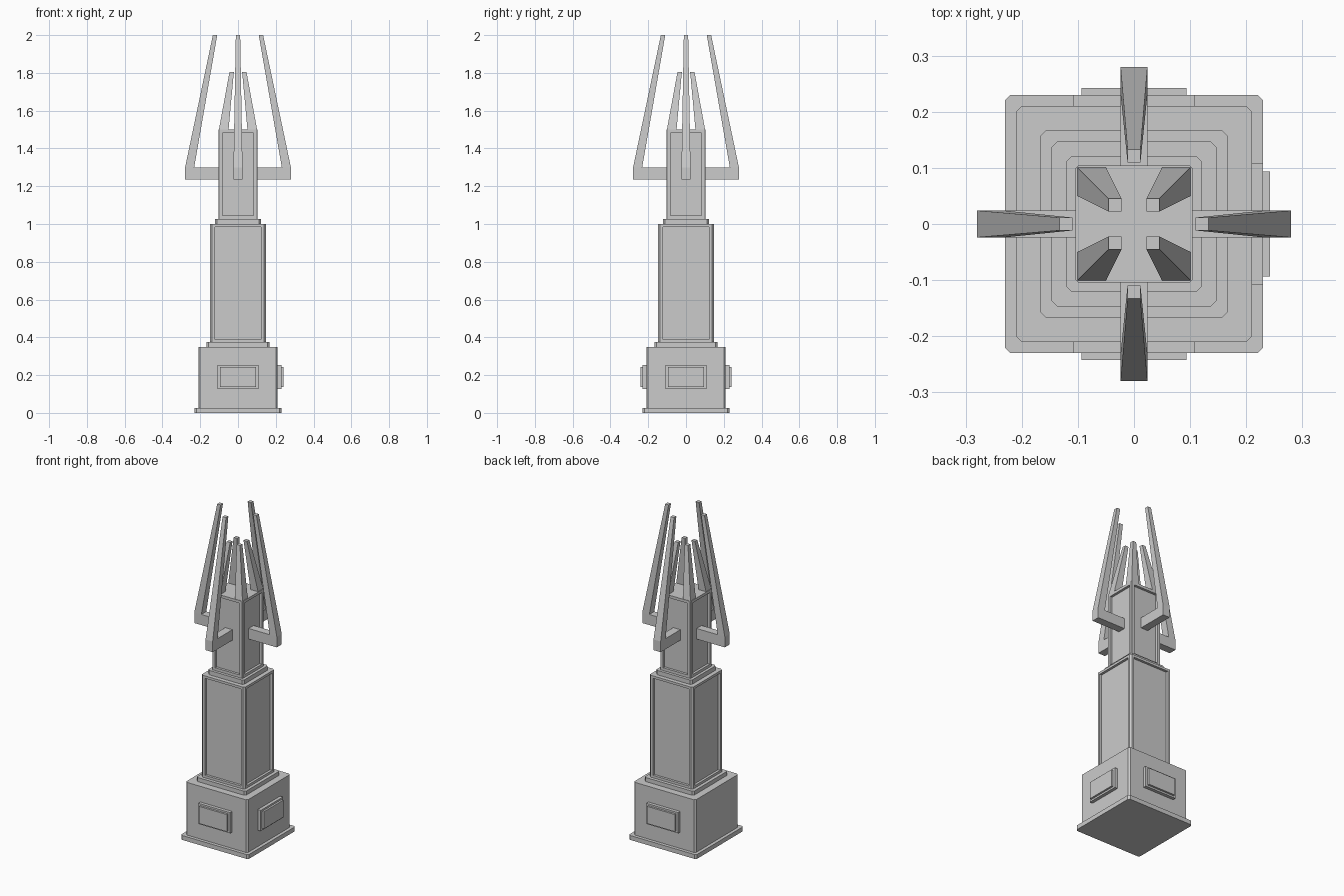
import bpy, bmesh
from math import pi
from mathutils import Matrix

if "Cube" in bpy.data.objects:
    bpy.data.objects.remove(bpy.data.objects["Cube"])


def make_object(name, bm):
    bmesh.ops.recalc_face_normals(bm, faces=bm.faces[:])
    mesh = bpy.data.meshes.new(name)
    bm.to_mesh(mesh)
    bm.free()
    ob = bpy.data.objects.new(name, mesh)
    bpy.context.collection.objects.link(ob)
    return ob


def block(name, half, z0, z1, chamfer=0.01, margin=0, recess=0.015):
    """Square block with chamfered upright corners and optional sunk side panels."""
    bm = bmesh.new()
    h, c = half, half - chamfer
    plan = [(h, -c), (h, c), (c, h), (-c, h), (-h, c), (-h, -c), (-c, -h), (c, -h)]
    base = bm.faces.new([bm.verts.new((x, y, z0)) for x, y in plan])
    ext = bmesh.ops.extrude_face_region(bm, geom=[base])["geom"]
    top = [v for v in ext if isinstance(v, bmesh.types.BMVert)]
    bmesh.ops.translate(bm, verts=top, vec=(0, 0, z1 - z0))
    if not any(f.normal.z < -0.9 for f in bm.faces):
        bottom = [v for v in bm.verts if abs(v.co.z - z0) < 1e-6]
        bmesh.ops.contextual_create(bm, geom=bottom)
    bmesh.ops.recalc_face_normals(bm, faces=bm.faces[:])
    if margin:
        bm.normal_update()
        sides = [f for f in bm.faces if max(abs(f.normal.x), abs(f.normal.y)) > 0.95]
        bmesh.ops.inset_individual(bm, faces=sides, thickness=margin)
        bmesh.ops.inset_individual(bm, faces=sides, thickness=0, depth=-recess)
    return make_object(name, bm)


def frustum(name, lo, hi, turn=0):
    """Solid between two rectangles (x0, x1, y0, y1, z), turned about z."""
    bm = bmesh.new()
    rings = [[bm.verts.new((x, y, z)) for x, y in ((x0, y0), (x1, y0), (x1, y1), (x0, y1))]
             for x0, x1, y0, y1, z in (lo, hi)]
    for ring in rings:
        bm.faces.new(ring)
    for i in range(4):
        j = (i + 1) % 4
        bm.faces.new((rings[0][i], rings[0][j], rings[1][j], rings[1][i]))
    bm.transform(Matrix.Rotation(turn, 4, 'Z'))
    return make_object(name, bm)


def arm(name, turn):
    """Bracket that runs outward, then rises inward to a thin tip."""
    bm = bmesh.new()
    w, t = 0.024, 0.0115
    prof = [(0.085, 1.235, w), (0.28, 1.235, w), (0.28, 1.30, w), (0.133, 2.0, t),
            (0.11, 2.0, t), (0.232, 1.30, w), (0.085, 1.30, w)]
    left = [bm.verts.new((x, -y, z)) for x, z, y in prof]
    right = [bm.verts.new((x, y, z)) for x, z, y in prof]
    for side in (left, right):
        bm.faces.new([side[i] for i in (0, 1, 2, 5, 6)])
        bm.faces.new([side[i] for i in (2, 3, 4, 5)])
    for i in range(7):
        j = (i + 1) % 7
        bm.faces.new((left[i], left[j], right[j], right[i]))
    bm.transform(Matrix.Rotation(turn, 4, 'Z'))
    return make_object(name, bm)


# Stacked tower body
block("plinth", 0.23, 0.0, 0.027)
block("pedestal", 0.21, 0.027, 0.35)
block("lower_step", 0.167, 0.35, 0.375)
block("lower_shaft", 0.147, 0.375, 1.0, margin=0.021)
block("upper_step", 0.121, 1.0, 1.027)
block("upper_shaft", 0.104, 1.027, 1.5, chamfer=0.004, margin=0.024)

# Plaques on the front, right and back of the pedestal
for side, turn in (("front", -pi / 2), ("right", 0), ("back", pi / 2)):
    for part, w, z0, z1, x0, x1 in (("frame", 0.108, 0.127, 0.254, 0.2, 0.23),
                                    ("plate", 0.094, 0.138, 0.243, 0.22, 0.242)):
        frustum(f"{side}_plaque_{part}", (x0, x1, -w, w, z0), (x0, x1, -w, w, z1), turn)

# Four outer arms and four corner spikes
for i in range(4):
    arm(f"arm_{i + 1}", i * pi / 2)
    frustum(f"corner_spike_{i + 1}", (0.05, 0.101, 0.05, 0.101, 1.5),
            (0.022, 0.045, 0.022, 0.045, 1.805), i * pi / 2)
